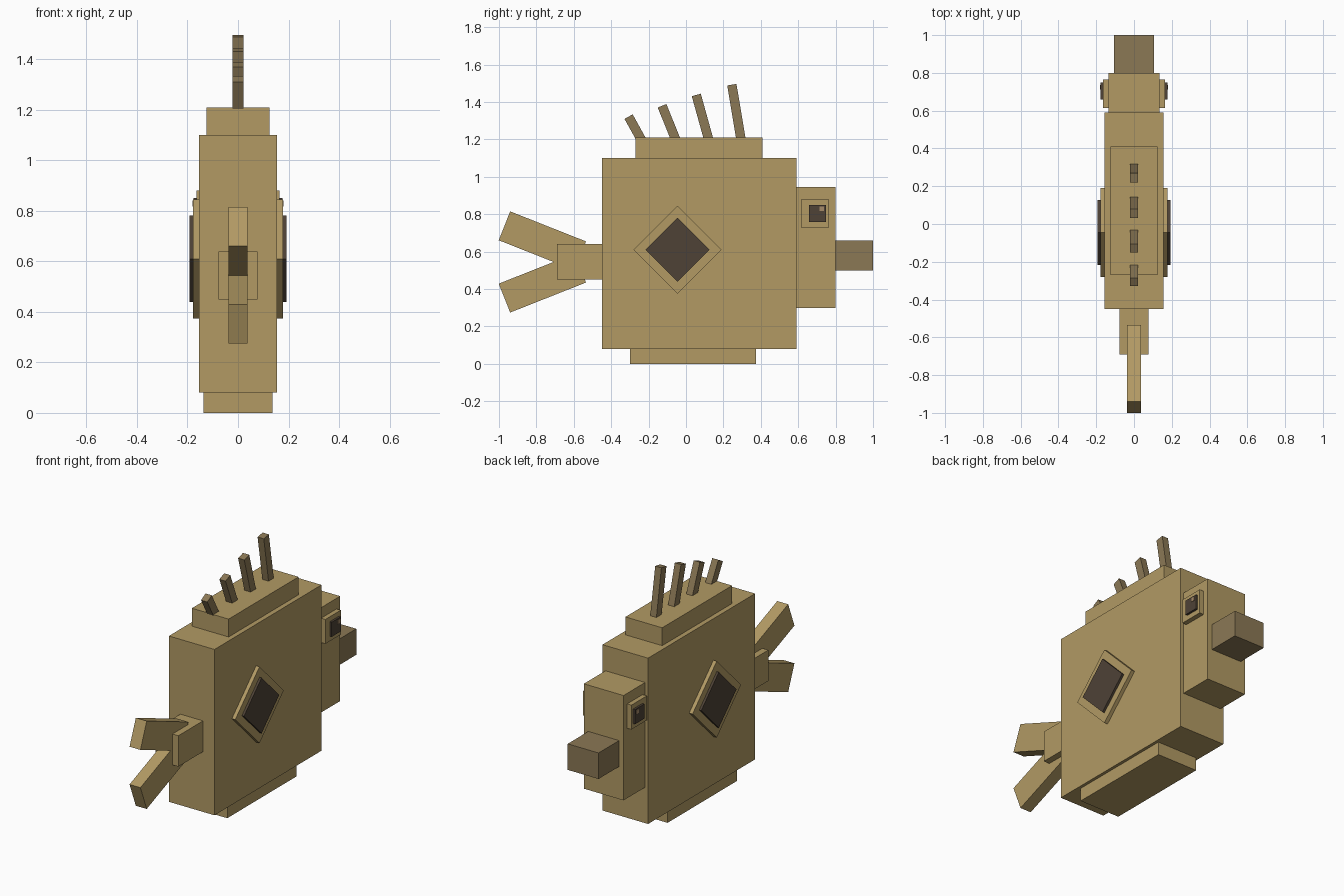
import bpy
import bmesh
from math import radians, sin, cos
from mathutils import Matrix, Vector

cube = bpy.data.objects.get("Cube")
if cube:
    bpy.data.objects.remove(cube, do_unlink=True)


def material(name, rgb):
    linear = [((c / 255 + 0.055) / 1.055) ** 2.4 for c in rgb] + [1.0]
    mat = bpy.data.materials.new(name)
    mat.use_nodes = True
    mat.diffuse_color = linear
    mat.node_tree.nodes["Principled BSDF"].inputs["Base Color"].default_value = linear
    return mat


TAN = material("tan", (178, 154, 100))
BROWN = material("brown", (139, 120, 85))
DARK = material("dark brown", (78, 66, 54))
GLINT = material("light brown", (165, 138, 105))


def box(name, mat, center, size, tilt=0):
    """Flat-sided box, tilted in degrees about the x axis."""
    bm = bmesh.new()
    place = (Matrix.Translation(center) @ Matrix.Rotation(radians(tilt), 4, 'X')
             @ Matrix.Diagonal(Vector(size)).to_4x4())
    bmesh.ops.create_cube(bm, size=1, matrix=place)
    mesh = bpy.data.meshes.new(name)
    bm.to_mesh(mesh)
    bm.free()
    mesh.materials.append(mat)
    obj = bpy.data.objects.new(name, mesh)
    bpy.context.collection.objects.link(obj)
    return obj


def block(name, mat, half_x, y0, y1, z0, z1):
    """Upright box centred on x, given by its extents."""
    return box(name, mat, (0, (y0 + y1) / 2, (z0 + z1) / 2),
               (2 * half_x, y1 - y0, z1 - z0))


# Body, head and tail root
block("body", TAN, 0.155, -0.45, 0.59, 0.08, 1.10)
block("back_ridge", TAN, 0.125, -0.27, 0.41, 1.10, 1.21)
block("belly", TAN, 0.137, -0.30, 0.375, 0, 0.08)
block("head", TAN, 0.135, 0.59, 0.80, 0.30, 0.945)
block("snout", BROWN, 0.105, 0.80, 1.0, 0.50, 0.66)
block("tail_root", TAN, 0.077, -0.69, -0.45, 0.45, 0.64)

# Forked tail
for name, side in (("upper", 1), ("lower", -1)):
    box(name + "_tail_fin", TAN, (0, -0.768, 0.545 + side * 0.113),
        (0.074, 0.436, 0.166), -21.6 * side)

# Back spines, placed by their tips and sunk into the ridge
SPINES = ((0.245, 1.493, 9.5), (0.055, 1.438, 15.5),
          (-0.128, 1.38, 22), (-0.307, 1.322, 29))
for i, (y, z, lean) in enumerate(SPINES, 1):
    a = radians(lean)
    length = (z - 1.17) / cos(a)
    box(f"spine_{i}", BROWN,
        (0, y + sin(a) * length / 2, z - cos(a) * length / 2),
        (0.042, 0.05, length), lean)

# Side plates and eyes
for name, s in (("left", 1), ("right", -1)):
    def plate(part, mat, inner, outer, y, z, width, tilt=0):
        box(f"{name}_{part}", mat, (s * (inner + outer) / 2, y, z),
            (outer - inner, width, width), tilt)

    plate("side_fin_rim", TAN, 0.14, 0.178, -0.045, 0.61, 0.333, 45)
    plate("side_fin_centre", DARK, 0.17, 0.192, -0.045, 0.61, 0.242, 45)
    plate("eye_rim", TAN, 0.12, 0.164, 0.69, 0.805, 0.15)
    plate("eye", DARK, 0.16, 0.177, 0.703, 0.805, 0.09)
    plate("eye_glint", GLINT, 0.172, 0.18, 0.725, 0.83, 0.024)
